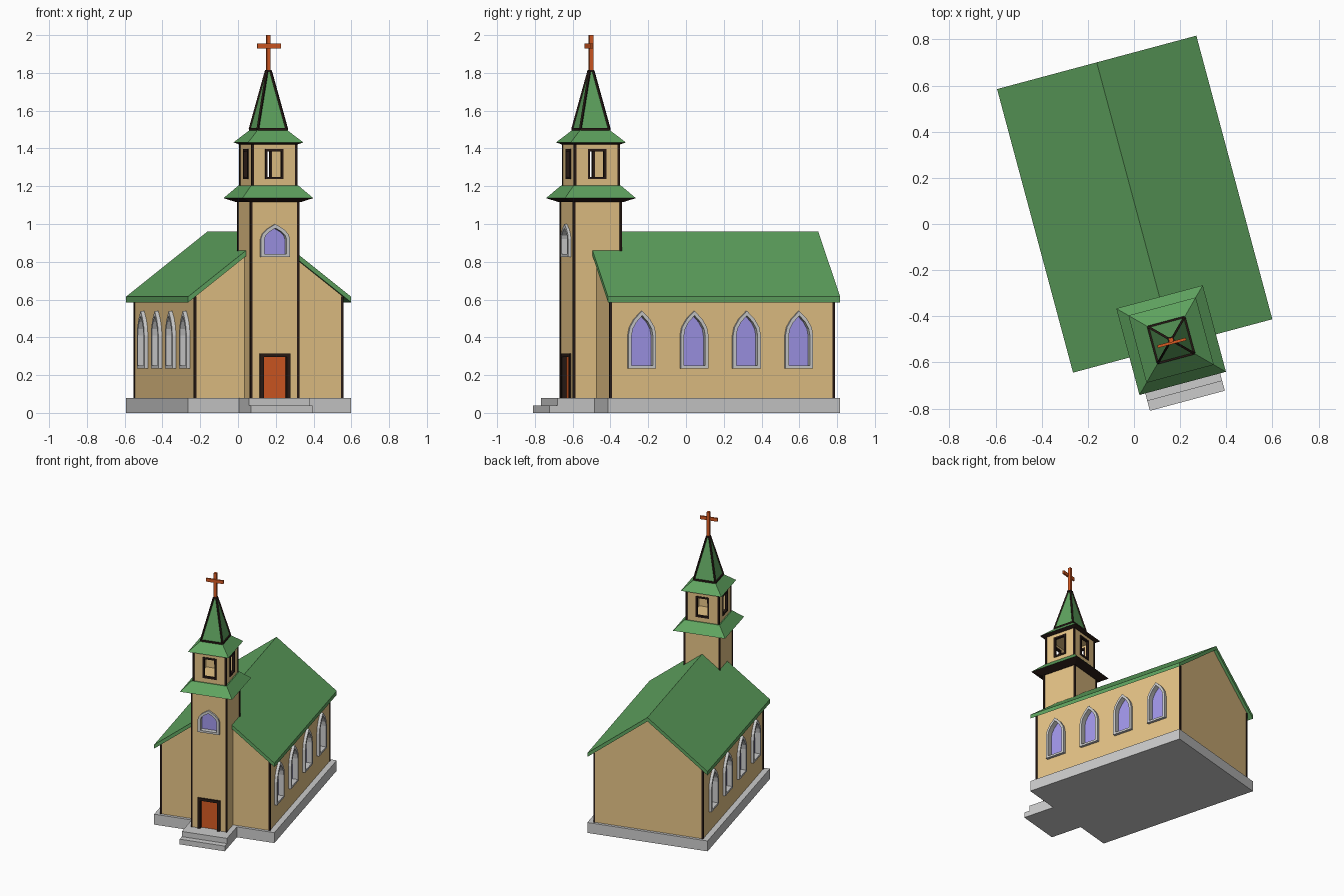
import bpy, bmesh, math
from mathutils import Matrix, Vector

if "Cube" in bpy.data.objects:
    bpy.data.objects.remove(bpy.data.objects["Cube"])

# Whole church is turned 15 degrees; parts are built in its own frame (front = -y)
ROOT = Matrix.Translation((0.003, 0.086, 0)) @ Matrix.Rotation(math.radians(15), 4, 'Z')
TY = -0.61   # tower centre


def material(name, rgb):
    m = bpy.data.materials.new(name)
    m.diffuse_color = (*rgb, 1)
    m.use_nodes = True
    m.node_tree.nodes["Principled BSDF"].inputs["Base Color"].default_value = m.diffuse_color
    return m


BEIGE = material("wall_beige", (0.79, 0.55, 0.24))
GREEN = material("roof_green", (0.115, 0.37, 0.115))
DARK = material("dark_trim", (0.022, 0.011, 0.008))
RED = material("red_wood", (0.66, 0.10, 0.016))
GLASS = material("window_glass", (0.355, 0.307, 0.82))
STONE = material("stone_grey", (0.54, 0.54, 0.54))


def make(name, solids, mat=STONE):
    """Each solid is (rings, wrap): rings bridged by quads, then capped or closed."""
    bm = bmesh.new()
    for rings, wrap in solids:
        vs = [[bm.verts.new(p) for p in r] for r in rings]
        n = len(vs[0])
        for a, b in zip(vs, vs[1:] + (vs[:1] if wrap else [])):
            for i in range(n):
                j = (i + 1) % n
                bm.faces.new((a[i], a[j], b[j], b[i]))
        if not wrap:
            bm.faces.new(vs[0])
            bm.faces.new(vs[-1])
    bmesh.ops.recalc_face_normals(bm, faces=bm.faces)
    me = bpy.data.meshes.new(name)
    bm.to_mesh(me)
    bm.free()
    ob = bpy.data.objects.new(name, me)
    ob.matrix_world = ROOT
    me.materials.append(mat)
    bpy.context.collection.objects.link(ob)
    return ob


def square(h, z, x=0, y=TY):
    return [(x - h, y - h, z), (x + h, y - h, z), (x + h, y + h, z), (x - h, y + h, z)]


def stack(*levels, x=0, y=TY):
    return ([square(h, z, x, y) for h, z in levels], False)


def box(x0, x1, y0, y1, z0, z1):
    return ([[(x0, y0, z), (x1, y0, z), (x1, y1, z), (x0, y1, z)] for z in (z0, z1)], False)


def along_y(profile, y0, y1):
    return ([[(x, y, z) for x, z in profile] for y in (y0, y1)], False)


def beam(a, b, r):
    a, b = Vector(a), Vector(b)
    q = (b - a).to_track_quat('Z', 'Y')
    offs = [q @ Vector((i * r, j * r, 0)) for i, j in ((-1, -1), (1, -1), (1, 1), (-1, 1))]
    return ([[p + o for o in offs] for p in (a, b)], False)


def rect(w, z0, z1):
    return [(-w, z0), (w, z0), (w, z1), (-w, z1)]


def arch(w, z0, spring, apex):
    side = [(w * (1 - t * t), spring + (apex - spring) * t) for t in (0, 1/3, 2/3)]
    return [(-w, z0), (w, z0)] + side + [(0, apex)] + [(-x, z) for x, z in side[::-1]]


def prism(place, prof, d0, d1):
    return ([[place(a, z, d) for a, z in prof] for d in (d0, d1)], False)


def frame(place, outer, inner, d0, d1):
    return ([[place(a, z, d) for a, z in p]
             for p, d in ((outer, d1), (inner, d1), (inner, d0), (outer, d0))], True)


def on_side(s, v, face):
    return lambda a, z, d: (s * (face + d), v + a, z)


def on_tower(k, face):
    c, s = round(math.cos(k * math.pi / 2)), round(math.sin(k * math.pi / 2))
    return lambda a, z, d: (a * c + (face + d) * s, TY + a * s - (face + d) * c, z)


def cut(target, solids):
    c = make(target.name + "_cutter", solids)
    c.hide_render = True
    c.display_type = 'WIRE'
    m = target.modifiers.new("openings", 'BOOLEAN')
    m.operation, m.solver, m.object = 'DIFFERENCE', 'EXACT', c


# Stone plinth and steps
make("plinth", [box(-.447, .447, -.636, .636, 0, .08),
                box(-.168, .168, -.838, -.636, 0, .08),
                box(-.168, .168, -.882, -.838, 0, .04)])

# Nave walls, roof slab and corner boards
nave = make("nave_walls", [along_y([(-.405, .08), (.405, .08), (.405, .617), (0, .932), (-.405, .617)],
                                   -.614, .614)], BEIGE)
make("nave_roof", [along_y([(0, .96), (.447, .615), (.447, .585), (0, .93), (-.447, .585), (-.447, .615)],
                           -.636, .636)], GREEN)
make("nave_corner_boards", [stack((.0065, .08), (.0065, .615), x=sx * .4025, y=sy * .6115)
                            for sx in (-1, 1) for sy in (-1, 1)], DARK)

# Pointed side windows, four on each side
spots = [on_side(s, -.012 + .287 * (i - 1.5), .405) for s in (-1, 1) for i in range(4)]
w_out, w_in = arch(.076, .235, .41, .54), arch(.058, .25, .41, .515)
cut(nave, [prism(p, w_out, -.026, .05) for p in spots])
make("side_window_frames", [frame(p, w_out, w_in, -.026, .02) for p in spots])
make("side_window_glass", [prism(p, w_in, -.026, -.02) for p in spots], GLASS)

# Lower tower with front window and door
tower = make("tower_walls", [stack((.131, .08), (.131, 1.13))], BEIGE)
front = on_tower(0, .131)
t_out, t_in = arch(.08, .825, .92, 1.0), arch(.06, .84, .92, .978)
d_out, d_in = rect(.083, .08, .315), rect(.063, .08, .295)
cut(tower, [prism(front, t_out, -.026, .05), prism(front, rect(.075, .07, .305), -.026, .05)])
make("tower_window_frame", [frame(front, t_out, t_in, -.026, .015)])
make("tower_window_glass", [prism(front, t_in, -.026, -.02)], GLASS)
make("door_frame", [prism(front, [(-.083, .08), (-.063, .08), (-.063, .295), (.063, .295), (.063, .08),
                                  (.083, .08), (.083, .315), (-.083, .315)], -.026, .01)], DARK)
make("door", [prism(front, d_in, -.026, -.015)], RED)

# Belfry: four pierced panels with dark opening frames, floor and ceiling
panels, surrounds = [], []
for k in range(4):
    p = on_tower(k, .122)
    panels.append(frame(p, rect(.122 if k % 2 == 0 else .11, 1.19, 1.43), rect(.045, 1.243, 1.391), -.012, 0))
    surrounds.append(frame(p, rect(.05, 1.237, 1.397), rect(.038, 1.25, 1.384), -.014, .005))
plates = [stack((.109, 1.195), (.109, 1.21)), stack((.109, 1.412), (.109, 1.428))]
make("belfry_walls", panels + plates, BEIGE)
make("belfry_opening_frames", surrounds, DARK)
make("tower_corner_boards",
     [stack((.0065, z0), (.0065, z1), x=sx * o, y=TY + sy * o)
      for o, z0, z1 in ((.1285, .08, 1.13), (.1195, 1.19, 1.43)) for sx in (-1, 1) for sy in (-1, 1)], DARK)

# Skirt roofs with dark soffits, and the spire
make("skirt_roofs", [stack((.194, 1.137), (.13, 1.203)), stack((.151, 1.432), (.08, 1.498))], GREEN)
make("skirt_soffits", [stack((.14, 1.116), (.194, 1.137)), stack((.128, 1.422), (.151, 1.432))], DARK)
make("spire", [stack((.08, 1.498), (.01, 1.81))], GREEN)
base, tip = square(.08, 1.501), square(.01, 1.81)
make("spire_trim", [beam(a, b, .005) for a, b in zip(base, tip)]
     + [beam(base[i], base[(i + 1) % 4], .006) for i in range(4)]
     + [stack((.014, 1.804), (.014, 1.816))], DARK)

# Cross
make("cross", [stack((.01, 1.81), (.01, 2.0)),
               box(-.064, .064, TY - .018, TY - .006, 1.93, 1.955)], RED)
